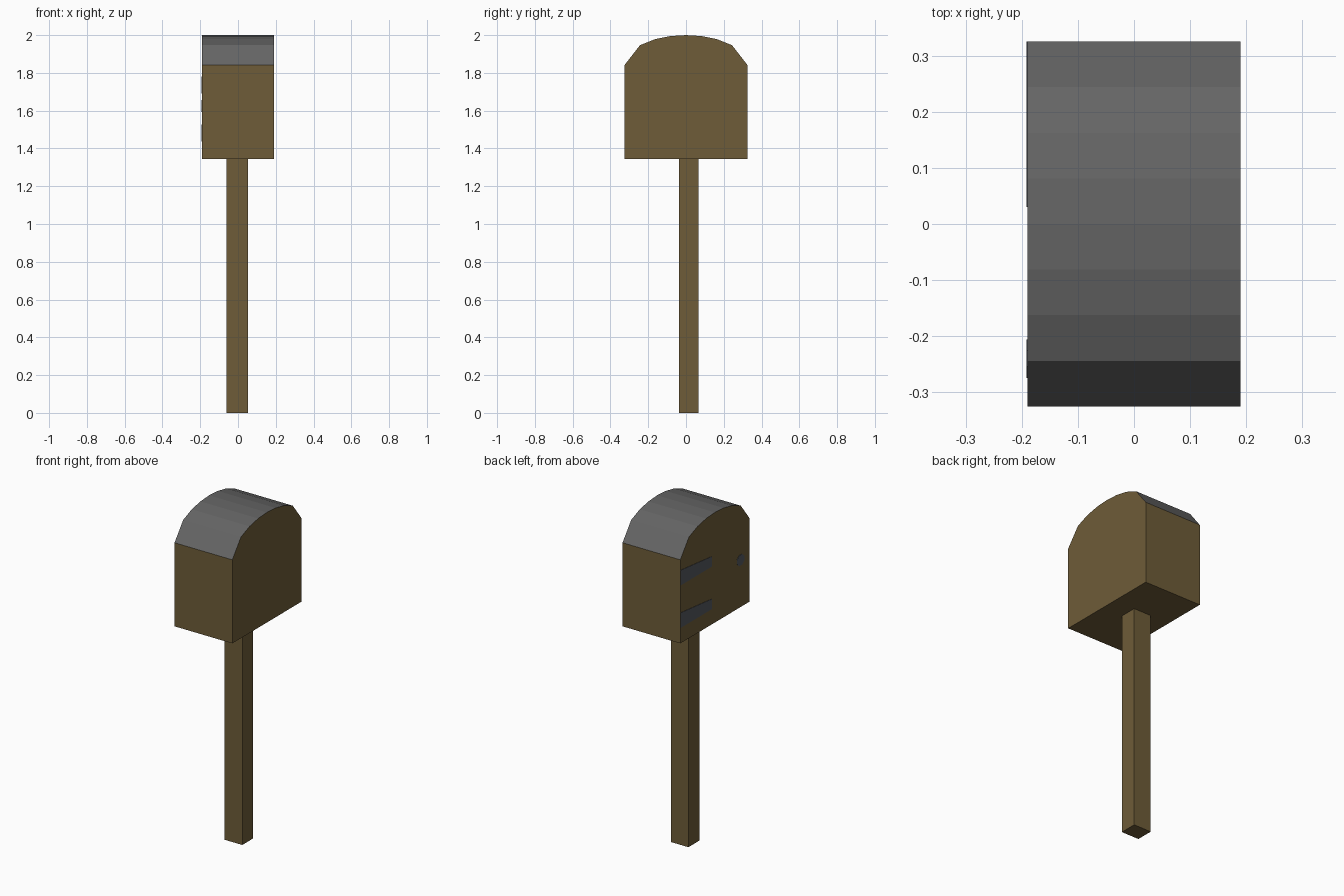
import bpy, bmesh, math

if "Cube" in bpy.data.objects:
    bpy.data.objects.remove(bpy.data.objects["Cube"])


def material(name, rgb):
    m = bpy.data.materials.new(name)
    m.diffuse_color = (*rgb, 1)
    m.use_nodes = True
    m.node_tree.nodes["Principled BSDF"].inputs["Base Color"].default_value = m.diffuse_color
    return m


WOOD = material("wood", (0.156, 0.107, 0.040))
ROOF = material("roof_grey", (0.13, 0.13, 0.13))
IRON = material("iron", (0.09, 0.10, 0.115))


def prism(name, profile, x0, x1, mats):
    """Extrude a (y, z) outline along x."""
    bm = bmesh.new()
    face = bm.faces.new([bm.verts.new((x0, y, z)) for y, z in profile])
    ext = bmesh.ops.extrude_face_region(bm, geom=[face])
    verts = [v for v in ext["geom"] if isinstance(v, bmesh.types.BMVert)]
    bmesh.ops.translate(bm, verts=verts, vec=(x1 - x0, 0, 0))
    bmesh.ops.recalc_face_normals(bm, faces=bm.faces[:])
    if len(mats) > 1:  # upward faces take the second material
        for f in bm.faces:
            if f.normal.z > 0.1:
                f.material_index = 1
    mesh = bpy.data.meshes.new(name)
    bm.to_mesh(mesh)
    bm.free()
    for m in mats:
        mesh.materials.append(m)
    ob = bpy.data.objects.new(name, mesh)
    bpy.context.collection.objects.link(ob)
    return ob


HX, HY = 0.19, 0.325          # half width and half depth of the box
BASE, EAVE, TOP = 1.345, 1.842, 2.0

# Box with an elliptical eight-sided roof
arch = []
for i in range(9):
    t = 1 - i / 4
    arch.append((HY * t, EAVE + (TOP - EAVE) * math.sqrt(1 - t * t)))
prism("mailbox_body", [(-HY, BASE), (HY, BASE)] + arch, -HX, HX, [WOOD, ROOF])

# Post, slightly off centre
prism("post", [(-0.037, 0), (0.066, 0), (0.066, BASE), (-0.037, BASE)],
      -0.062, 0.054, [WOOD])

# Door hinges, thin straps on the left side
for label, z in (("upper", 1.69), ("lower", 1.437)):
    prism(label + "_hinge", [(HY, z), (HY, z + 0.09), (0.03, z + 0.06), (0.03, z)],
          -HX - 0.002, -HX, [IRON])

# Door knob plate
knob = [(-0.24 + 0.037 * math.cos(a), 1.625 + 0.034 * math.sin(a))
        for a in (math.tau * (k + 0.5) / 8 for k in range(8))]
prism("door_knob", knob, -HX - 0.002, -HX, [IRON])
